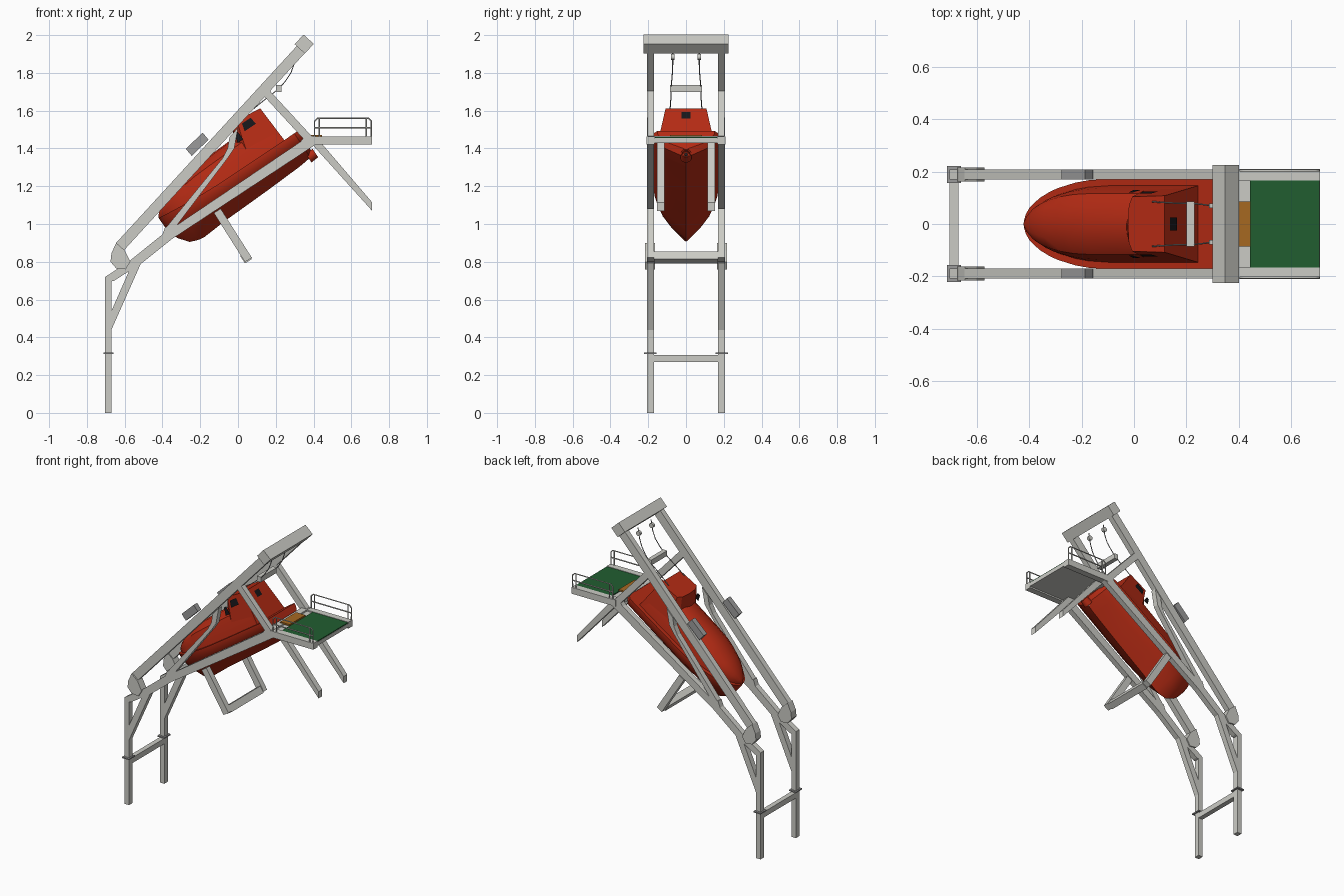
import bpy, bmesh, math
from mathutils import Vector

if "Cube" in bpy.data.objects:
    bpy.data.objects.remove(bpy.data.objects["Cube"])

def mat(name, r, g, b):
    m = bpy.data.materials.new(name)
    m.diffuse_color = (r, g, b, 1)
    m.use_nodes = True
    m.node_tree.nodes["Principled BSDF"].inputs["Base Color"].default_value = m.diffuse_color
    return m

GREY = mat("light_grey_steel", .60, .60, .56)
MID = mat("mid_grey", .33, .33, .33)
RED = mat("rescue_red", .46, .024, .007)
GREEN = mat("deck_green", .015, .11, .03)
ORANGE = mat("step_orange", .38, .14, .015)
BLACK = mat("window_black", .008, .008, .01)

def mesh(name, verts, faces, m, smooth=False):
    me = bpy.data.meshes.new(name)
    me.from_pydata([tuple(v) for v in verts], [], faces)
    bm = bmesh.new(); bm.from_mesh(me)
    bmesh.ops.remove_doubles(bm, verts=bm.verts, dist=1e-5)
    bmesh.ops.recalc_face_normals(bm, faces=bm.faces)
    bm.to_mesh(me); bm.free()
    me.materials.append(m)
    ob = bpy.data.objects.new(name, me)
    bpy.context.collection.objects.link(ob)
    if smooth:
        bpy.ops.object.select_all(action='DESELECT')
        ob.select_set(True)
        bpy.context.view_layer.objects.active = ob
        bpy.ops.object.shade_smooth_by_angle(angle=math.radians(35))
    return ob

def prism(name, pts, y0, y1, m=GREY):
    """Side profile in x/z, extruded from y0 to y1."""
    n = len(pts)
    v = [(x, y0, z) for x, z in pts] + [(x, y1, z) for x, z in pts]
    f = [list(range(n)), list(range(n, 2 * n))]
    f += [[i, (i + 1) % n, n + (i + 1) % n, n + i] for i in range(n)]
    return mesh(name, v, f, m)

def pair(name, pts, y0, y1, m=GREY):
    prism(name + "_right", pts, -y1, -y0, m)
    prism(name + "_left", pts, y0, y1, m)

def strip(p, q, w):
    p, q = Vector(p), Vector(q)
    d = (q - p).normalized() * w / 2
    n = Vector((-d.y, d.x))
    return [tuple(a) for a in (p + n, q + n, q - n, p - n)]

def rect(x0, x1, z0, z1):
    return [(x0, z0), (x1, z0), (x1, z1), (x0, z1)]

def tube(name, paths, r, m=GREY):
    cu = bpy.data.curves.new(name, 'CURVE')
    cu.dimensions = '3D'; cu.bevel_depth = r; cu.bevel_resolution = 1
    for p in paths:
        s = cu.splines.new('POLY'); s.points.add(len(p) - 1)
        for a, b in zip(s.points, p):
            a.co = (*b, 1)
    cu.materials.append(m)
    bpy.context.collection.objects.link(bpy.data.objects.new(name, cu))

# Legs, flanges and their braces
Y0, Y1 = .17, .207
pair("front_leg", [(-.703, 0), (-.67, 0), (-.67, .70), (-.703, .72)], Y0, Y1)
pair("leg_flange", rect(-.713, -.66, .312, .32), .157, .222, MID)
prism("leg_crossbeam", rect(-.703, -.67, .27, .307), -Y0, Y0)
pair("leg_brace", [(-.67, .44), (-.51, .80), (-.56, .79), (-.67, .54)], Y0, Y1)

# Lower rail, bent at the knee, and frames hanging below
pair("lower_rail", [(-.703, .72), (-.69, .69), (-.655, .70), (-.50, .80), (-.35, .92), (.41, 1.42),
                    (.36, 1.475), (.33, 1.435), (-.345, .98), (-.385, .985), (-.40, .945), (-.58, .80)], Y0, Y1)
pair("lower_strut", strip((-.11, 1.07), (.055, .81), .043), Y0, Y1)
prism("lower_strut_crossbeam", strip((.03, .842), (.055, .803), .043), -Y0, Y0)

# Swing arm with hinge, braces and top beam
pair("swing_arm", strip((-.625, .88), (.345, 1.937), .057), Y0, Y1)
pair("hinge_plate", [(-.675, .80), (-.67, .845), (-.645, .90), (-.60, .86), (-.57, .80),
                     (-.595, .76), (-.645, .765)], .163, .216)
pair("upper_brace", strip((.145, 1.70), (.38, 1.445), .042), Y0, Y1)
pair("bent_brace", [(-.39, .97), (-.08, 1.35), (-.055, 1.40), (-.045, 1.46), (0, 1.51),
                    (-.02, 1.40), (-.05, 1.355), (-.345, .965)], Y0, Y1)
prism("top_beam", strip((.327, 1.927), (.374, 1.978), .073), -.225, .225)
prism("brace_crossbeam", rect(.355, .40, 1.43, 1.465), -Y1, Y1)
pair("arm_box", [(-.277, 1.398), (-.187, 1.483), (-.156, 1.446), (-.245, 1.361)], Y0, Y1, MID)

# Boarding platform with braces and railings
prism("platform_slab", rect(.38, .71, 1.43, 1.455), -.166, .166)
pair("platform_side_beam", rect(.38, .71, 1.42, 1.463), .166, .209)
prism("green_deck", rect(.442, .708, 1.455, 1.461), -.165, .165, GREEN)
prism("orange_step", rect(.375, .445, 1.462, 1.472), -.085, .085, ORANGE)
pair("platform_brace", [(.385, 1.43), (.44, 1.43), (.71, 1.115), (.71, 1.07)], .115, .153)
for s, side in ((-1, "right"), (1, "left")):
    y = s * .204
    loop = [(.405, 1.46), (.405, 1.545), (.42, 1.56), (.69, 1.56), (.705, 1.545), (.705, 1.46)]
    paths = [[(x, y, z) for x, z in loop], [(.405, y, 1.51), (.705, y, 1.51)]]
    paths += [[(x, y, 1.46), (x, y, 1.56)] for x in (.43, .68)]
    tube("railing_" + side, paths, .004)

# Boat frame: u along the boat (stern positive), w up from its deck
C, S = math.cos(math.radians(34)), math.sin(math.radians(34))
def B(u, y, w):
    return (u * C - w * S, y, 1.25 + u * S + w * C)

# Hull and canopy lofted: station, keel height, canopy height
stations = [(-.47, .0, 0), (-.462, -.05, .015), (-.447, -.09, .03), (-.405, -.143, .06), (-.36, -.16, .085),
            (-.325, -.165, .10), (-.25, -.16, .125), (-.19, -.155, .14), (-.1, -.153, .15), (.1, -.147, .16),
            (.30, -.138, .16), (.302, -.138, 0), (.375, -.13, 0), (.40, -.095, 0)]
rings = []
for u, k, h in stations:
    b = .172 * math.sqrt(max(0, 1 - (max(0, -.1 - u) / .371) ** 2))
    b = b if u < .39 else .15
    g = .004 + .03 * max(0, -u / .47) ** 2
    i, t = max(b - .026, b * .3), g + .02
    half = [(0, k), (.6 * b, g + .6 * (k - g)), (.9 * b, g + .28 * (k - g)), (b, g), (b, t), (i, t),
            (.93 * i, t + .35 * h), (.8 * i, t + .72 * h), (.45 * i, t + .96 * h), (0, t + h)]
    full = half + [(-y, w) for y, w in half[-2:0:-1]]
    rings.append([B(u, y, w) for y, w in full])
n = len(rings[0])
faces = [[r * n + j, r * n + (j + 1) % n, (r + 1) * n + (j + 1) % n, (r + 1) * n + j]
         for r in range(len(rings) - 1) for j in range(n)]
faces += [list(range(n)), list(range((len(rings) - 1) * n, len(rings) * n))]
mesh("boat_hull", [v for r in rings for v in r], faces, RED, True)

# Wheelhouse: tapered block with a faceted front
def side_y(w):
    return .147 - (w - .03) * .19
low, high = [], []
for u, y, w in ((.312, .147, .02), (.10, .14, .04), (.05, .09, .09), (.04, 0, .12)):
    low.append((u, y, w))
for u, y, w in ((.30, side_y(.235), .235), (.16, .104, .25), (.145, .07, .25), (.14, 0, .25)):
    high.append((u, y, w))
def ring(h):
    return [B(*p) for p in h] + [B(u, -y, w) for u, y, w in h[-2::-1]]
v = ring(low) + ring(high)
f = [[j, (j + 1) % 7, 7 + (j + 1) % 7, 7 + j] for j in range(7)]
f += [list(range(7)), list(range(7, 14))]
mesh("wheelhouse", v, f, RED)

# Windows as thin plates on the wheelhouse
for s, side in ((-1, "right"), (1, "left")):
    for k, (u0, u1, w0, w1) in enumerate(((.165, .235, .18, .222), (.10, .135, .15, .20))):
        q = [B(u, s * (side_y(w) + .006), w) for u, w in ((u0, w0), (u1, w0), (u1 - .005, w1), (u0 + .01, w1))]
        mesh(f"side_window_{k}_{side}", q, [[0, 1, 2, 3]], BLACK)
q = [B(.314 - (w - .02) * .056 + .003, y, w) for y, w in ((-.024, .165), (.024, .165), (.024, .208), (-.024, .208))]
mesh("stern_window", q, [[0, 1, 2, 3]], BLACK)

# Propeller nozzle below the stern
ang = [2 * math.pi * k / 20 for k in range(20)]
v = [B(u, r * math.cos(a), -.125 + r * math.sin(a)) for u, r in
     ((.365, .03), (.41, .026), (.41, .02), (.365, .022)) for a in ang]
f = [[r * 20 + j, r * 20 + (j + 1) % 20, ((r + 1) % 4) * 20 + (j + 1) % 20, ((r + 1) % 4) * 20 + j]
     for r in range(4) for j in range(20)]
mesh("propeller_nozzle", v, f, RED, True)
tube("propeller_shaft", [[B(.22, 0, -.12), B(.40, 0, -.125)]], .008, MID)

# Hoisting wires, pulleys and spreader bar
prism("spreader_bar", rect(.2, .23, 1.70, 1.735), -.085, .085)
for s, side in ((-1, "right"), (1, "left")):
    tube("hoist_wire_" + side, [[(.31, s * .07, 1.92), (.298, s * .07, 1.85), (.28, s * .072, 1.80),
         (.25, s * .076, 1.755), (.215, s * .078, 1.715), (.15, s * .08, 1.665), (.07, s * .085, 1.60)]], .0028, MID)
    y = s * .07
    prism("pulley_" + side, [(.303 + .016 * math.cos(a), 1.885 + .016 * math.sin(a)) for a in ang],
          y - .009, y + .009)
